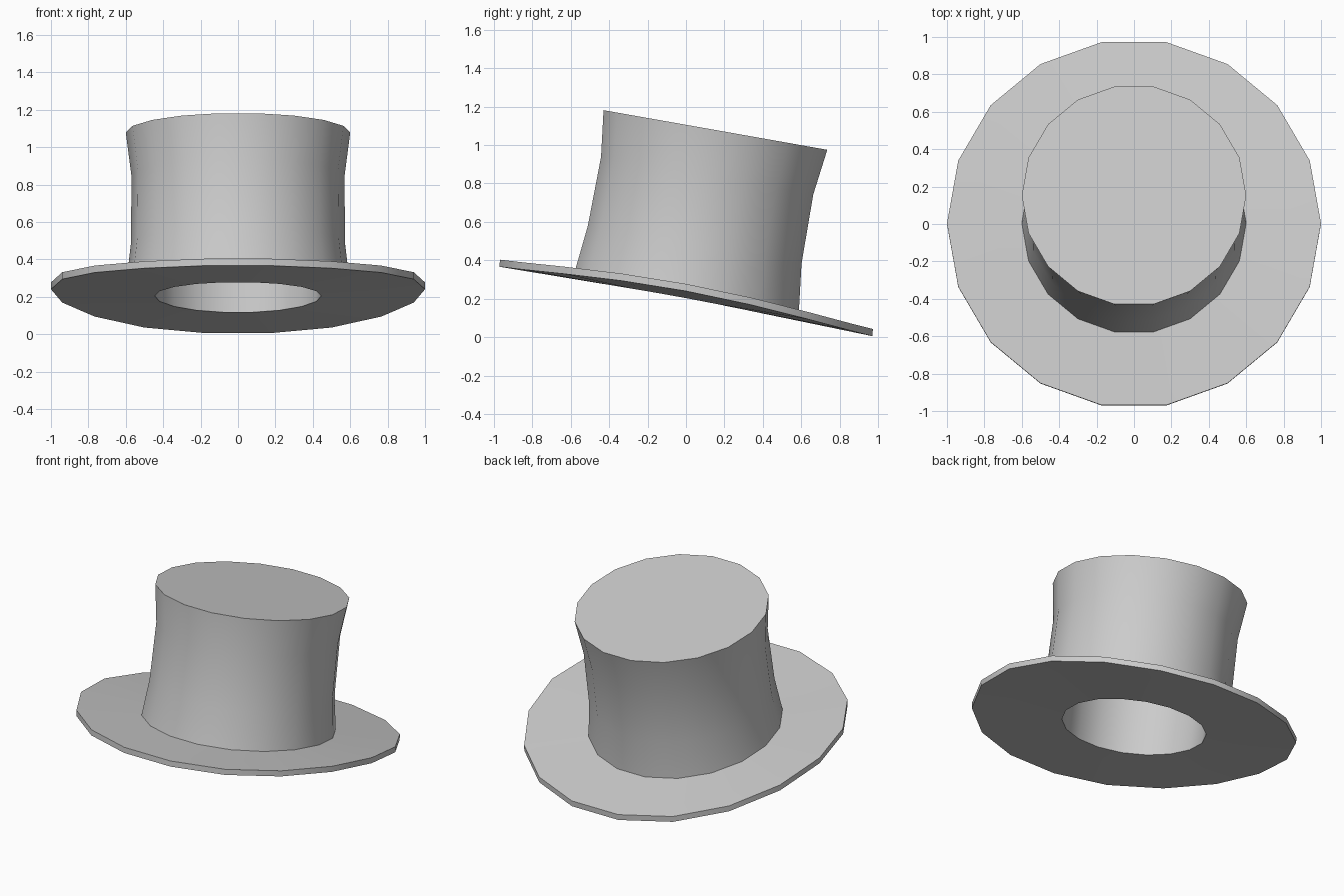
import bpy, bmesh, math

if "Cube" in bpy.data.objects:
    bpy.data.objects.remove(bpy.data.objects["Cube"])

SIDES = 18
felt = bpy.data.materials.new("grey_felt")
felt.diffuse_color = (0.6, 0.6, 0.6, 1)
felt.use_nodes = True
felt.node_tree.nodes["Principled BSDF"].inputs["Base Color"].default_value = felt.diffuse_color


def tilted_ring(bm, radius, yc, zc, slope, bend=0.0):
    """Polygon ring leaning down to the back; bend lifts the sides and drops front and back."""
    ring = []
    for i in range(SIDES):
        a = 2 * math.pi * i / SIDES
        x, y = radius * math.cos(a), radius * math.sin(a) * 0.985
        z = zc - slope * y + bend * (0.04 * abs(x) ** 3 - 0.015 * y * y)
        ring.append(bm.verts.new((x, yc + y, z)))
    return ring


# Rings run from the inside ceiling, out round the brim, and up to the crown top:
# radius, centre y, centre z, slope, bend
RINGS = [
    (0.46, 0.135, 0.98, 0.177, 0),
    (0.45, 0.045, 0.48, 0.177, 0),
    (0.445, 0.0, 0.2, 0.186, 1),
    (1.0, 0.0, 0.2, 0.186, 1),
    (1.0, 0.002, 0.237, 0.186, 1),
    (0.6, 0.005, 0.245, 0.186, 1),
    (0.573, 0.045, 0.48, 0.177, 0),
    (0.569, 0.11, 0.84, 0.177, 0),
    (0.6, 0.153, 1.078, 0.177, 0),
]

# Hat: crown, brim and hollow inside as one closed surface
bm = bmesh.new()
rings = [tilted_ring(bm, *r) for r in RINGS]
for low, high in zip(rings, rings[1:]):
    for i in range(SIDES):
        j = (i + 1) % SIDES
        bm.faces.new((low[i], low[j], high[j], high[i]))
bm.faces.new(rings[-1])
bm.faces.new(rings[0][::-1])
bmesh.ops.recalc_face_normals(bm, faces=bm.faces)

mesh = bpy.data.meshes.new("top_hat")
bm.to_mesh(mesh)
bm.free()
mesh.materials.append(felt)
hat = bpy.data.objects.new("top_hat", mesh)
bpy.context.collection.objects.link(hat)
bpy.context.view_layer.objects.active = hat
hat.select_set(True)
bpy.ops.object.shade_smooth_by_angle(angle=math.radians(35))
